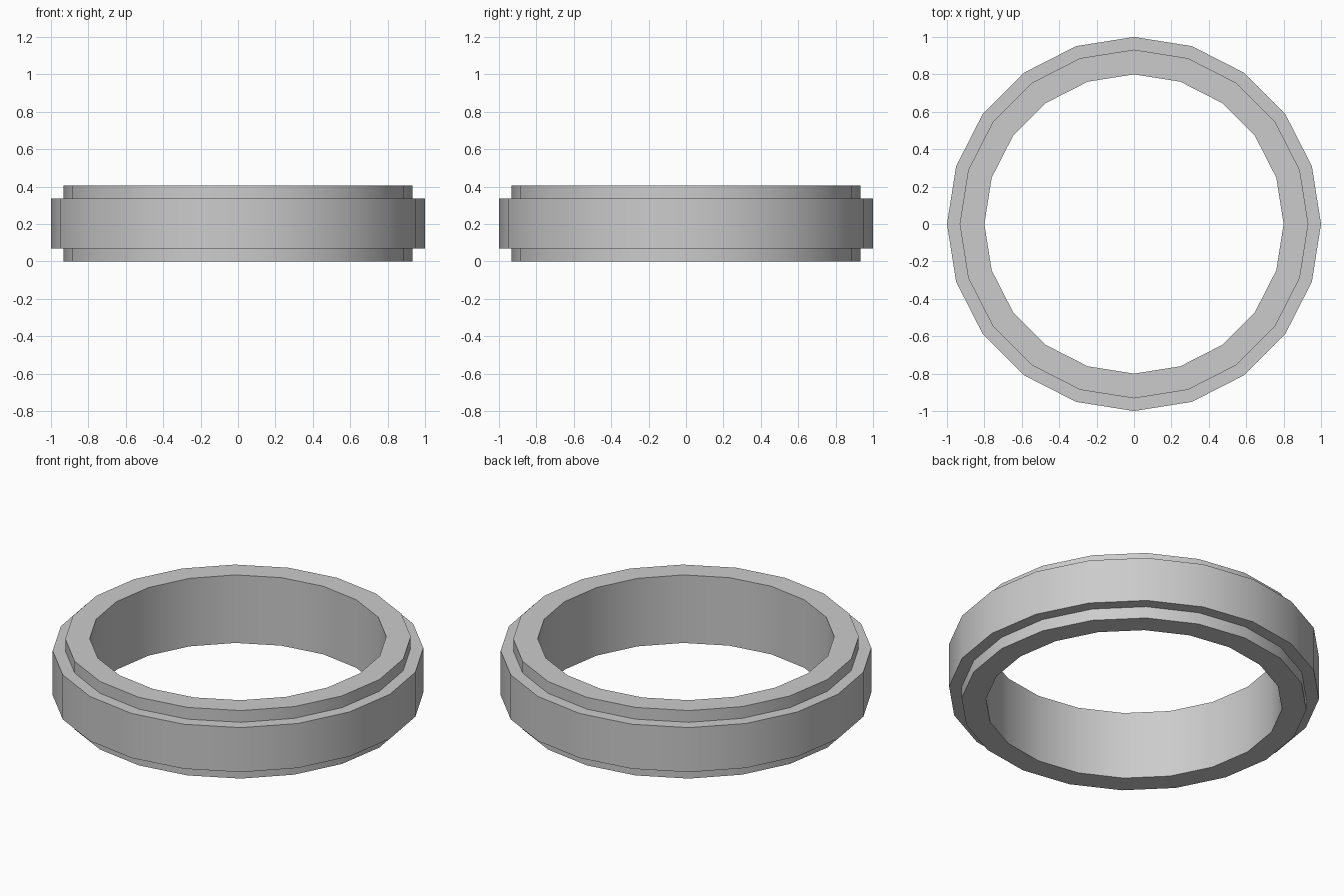
import bpy
import bmesh
from math import tau
from mathutils import Matrix

cube = bpy.data.objects.get("Cube")
if cube:
    bpy.data.objects.remove(cube, do_unlink=True)

SIDES = 20
INNER, RIM, OUTER = 0.8, 0.932, 1.0
BAND_LOW, BAND_HIGH, TOP = 0.07, 0.335, 0.405

# Plain grey metal
grey = bpy.data.materials.new("grey_metal")
color = (0.6, 0.6, 0.6, 1)
grey.use_nodes = True
grey.diffuse_color = color
grey.node_tree.nodes["Principled BSDF"].inputs["Base Color"].default_value = color

# Stepped cross-section of the ring: (radius, height), counter-clockwise
profile = [
    (INNER, 0), (RIM, 0), (RIM, BAND_LOW), (OUTER, BAND_LOW),
    (OUTER, BAND_HIGH), (RIM, BAND_HIGH), (RIM, TOP), (INNER, TOP),
]

# Sweep the cross-section around the vertical axis
bm = bmesh.new()
loops = []
for i in range(SIDES):
    turn = Matrix.Rotation(tau * i / SIDES, 3, "Z")
    loops.append([bm.verts.new(turn @ bm.verts.new((r, 0, z)).co) for r, z in profile])
bmesh.ops.delete(bm, geom=[v for v in bm.verts if v not in {w for l in loops for w in l}], context="VERTS")
for i, here in enumerate(loops):
    after = loops[(i + 1) % SIDES]
    for j in range(len(profile)):
        k = (j + 1) % len(profile)
        bm.faces.new((here[j], after[j], after[k], here[k]))
bmesh.ops.recalc_face_normals(bm, faces=bm.faces)

mesh = bpy.data.meshes.new("stepped_ring")
bm.to_mesh(mesh)
bm.free()
mesh.materials.append(grey)
ring = bpy.data.objects.new("stepped_ring", mesh)
bpy.context.collection.objects.link(ring)

# Smooth around the ring, sharp at the steps
bpy.context.view_layer.objects.active = ring
ring.select_set(True)
bpy.ops.object.shade_smooth_by_angle(angle=tau / 12)
